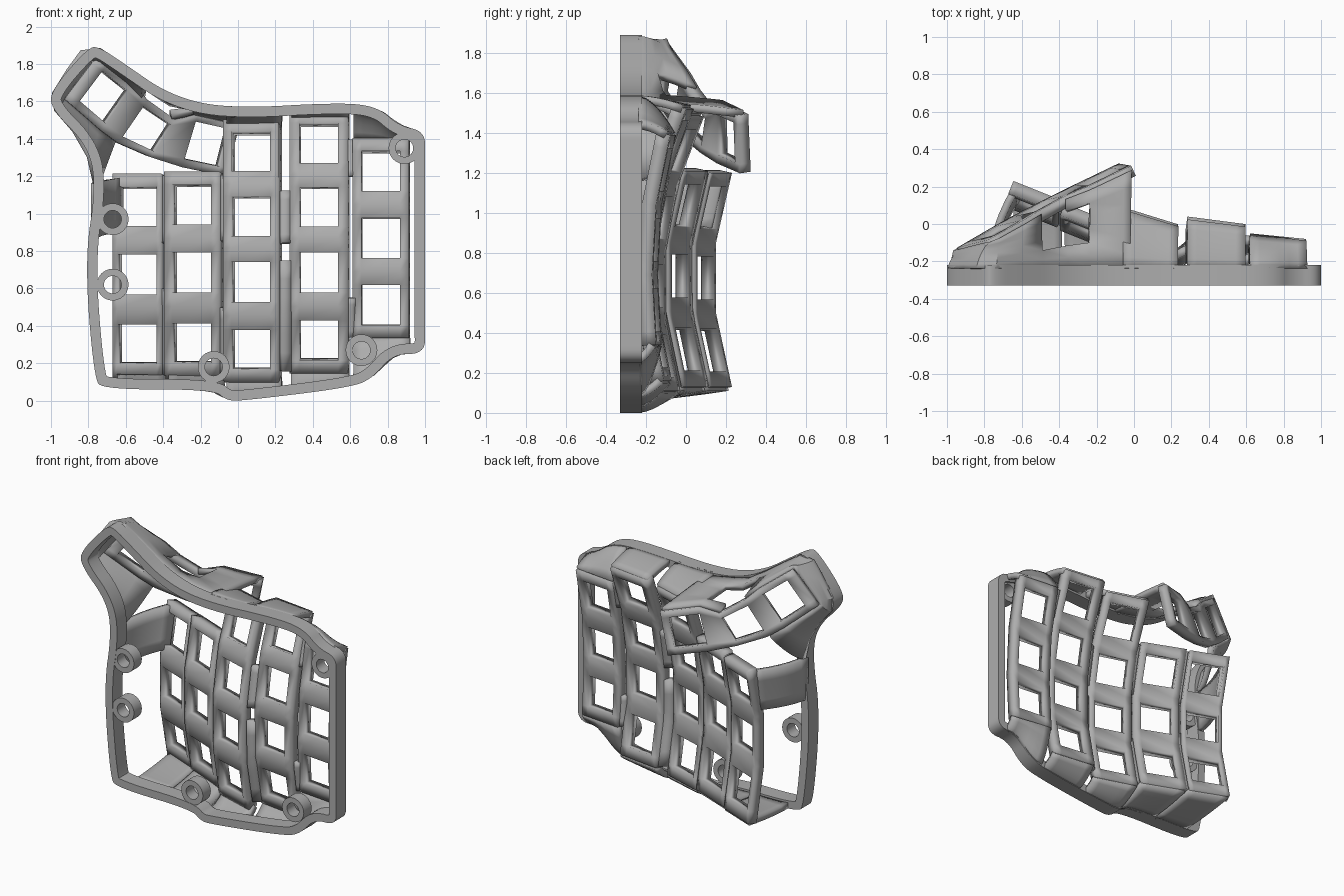
import bpy, bmesh, math
from mathutils import Vector

cube = bpy.data.objects.get("Cube")
if cube:
    bpy.data.objects.remove(cube, do_unlink=True)

grey = bpy.data.materials.new("mid grey plastic")
grey.use_nodes = True
colour = (0.42, 0.42, 0.42, 1)
grey.diffuse_color = colour
grey.node_tree.nodes["Principled BSDF"].inputs["Base Color"].default_value = colour


def finish(name, bm, thick=0, offset=-1):
    me = bpy.data.meshes.new(name)
    bm.to_mesh(me)
    bm.free()
    me.materials.append(grey)
    ob = bpy.data.objects.new(name, me)
    bpy.context.collection.objects.link(ob)
    if thick:
        mod = ob.modifiers.new("thickness", 'SOLIDIFY')
        mod.thickness, mod.offset = thick, offset
        mod.use_even_offset = True
    bpy.ops.object.select_all(action='DESELECT')
    ob.select_set(True)
    bpy.context.view_layer.objects.active = ob
    bpy.ops.object.shade_smooth_by_angle(angle=math.radians(28))
    return ob


def sheet(name, rows, thick, offset=-1, hole=lambda i, j: False):
    """Grid of points, rows[i][j], with cells left open by a rule."""
    bm = bmesh.new()
    vs = [[bm.verts.new(p) for p in row] for row in rows]
    for i in range(len(rows) - 1):
        for j in range(len(rows[0]) - 1):
            if not hole(i, j):
                bm.faces.new((vs[i][j], vs[i + 1][j], vs[i + 1][j + 1], vs[i][j + 1]))
    return finish(name, bm, thick, offset)


def lerp(a, b, t):
    return a + (b - a) * t


# Rim outline (x, z), rounded by corner cutting
outline = [(-.8, 1.89), (-.74, 1.89), (-.62, 1.81), (-.36, 1.63), (-.05, 1.56),
           (.55, 1.595), (.75, 1.57), (.86, 1.47), (1, 1.44), (1, 1.3), (1, .4),
           (1, .25), (.83, .25), (.72, .12), (.6, .07), (.03, 0), (-.06, 0),
           (-.13, .06), (-.72, .06), (-.77, .12), (-.82, .75), (-.76, 1.14),
           (-.8, 1.36), (-1, 1.56), (-1, 1.66)]
outline = [Vector(p) for p in outline]
for _ in range(3):
    outline = [lerp(a, b, t) for a, b in zip(outline, outline[1:] + outline[:1])
               for t in (.25, .75)]


def rim_z(x, top):
    hits = [lerp(a.y, b.y, (x - a.x) / (b.x - a.x))
            for a, b in zip(outline, outline[1:] + outline[:1])
            if min(a.x, b.x) <= x <= max(a.x, b.x) and a.x != b.x]
    return max(hits) - .02 if top else min(hits) + .02


# Rim: closed band with a flat front
bm = bmesh.new()
loops = []
n = len(outline)
for k, p in enumerate(outline):
    d = (outline[(k + 1) % n] - outline[k - 1]).normalized()
    q = p + Vector((d.y, -d.x)) * .055
    loops.append([bm.verts.new((c.x, y, c.y))
                  for c, y in ((p, -.33), (p, -.22), (q, -.22), (q, -.33))])
for a, b in zip(loops, loops[1:] + loops[:1]):
    for m in range(4):
        bm.faces.new((a[m], a[(m + 1) % 4], b[(m + 1) % 4], b[m]))
bmesh.ops.recalc_face_normals(bm, faces=bm.faces)
finish("rim", bm)

# Screw bosses: short tubes on the rim
for k, (x, z) in enumerate([(-.67, .97), (-.67, .62), (-.13, .18), (.66, .27), (.89, 1.35)]):
    bm = bmesh.new()
    ring = []
    for s in range(24):
        a = s * math.tau / 24
        ring.append([bm.verts.new((x + r * math.cos(a), y, z + r * math.sin(a)))
                     for r, y in ((.085, -.328), (.085, -.24), (.047, -.24), (.047, -.328))])
    for a, b in zip(ring, ring[1:] + ring[:1]):
        for m in range(4):
            bm.faces.new((a[m], a[(m + 1) % 4], b[(m + 1) % 4], b[m]))
    bmesh.ops.recalc_face_normals(bm, faces=bm.faces)
    finish(f"screw_boss_{k + 1}", bm)


# Key columns: bent plates with square openings
class Column:
    def __init__(self, name, x0, x1, slope, zs, ys):
        self.name, self.x0, self.x1, self.slope = name, x0, x1, slope
        self.zs, self.ys = zs, ys

    def point(self, x, z, dy=0):
        k = 0
        while k < len(self.zs) - 2 and z > self.zs[k + 1]:
            k += 1
        t = (z - self.zs[k]) / (self.zs[k + 1] - self.zs[k])
        y = lerp(self.ys[k], self.ys[k + 1], t) - self.slope * (x - self.x0)
        return Vector((x, y + dy, z))

    def build(self):
        w = self.x1 - self.x0
        xs = [self.x0, self.x0 + w / 2 - .104, self.x0 + w / 2 + .104, self.x1]
        zs = [self.zs[0]]
        for a, b in zip(self.zs, self.zs[1:]):
            mid = (a + b) / 2
            zs += [mid - .107, mid + .107, b]
        rows = [[self.point(x, z) for x in xs] for z in zs]
        sheet(self.name, rows, .07, -1, lambda i, j: j == 1 and i % 3 == 1)

    def wall(self, top):
        # Skirt from the end of the column to the rim
        end = self.zs[-1] if top else self.zs[0]
        rows = []
        for s in range(6):
            t = s / 5
            row = []
            for m in range(7):
                x = lerp(self.x0, self.x1, m / 6)
                e = self.point(x, end, -.02)
                row.append((x, lerp(-.24, e.y, t), lerp(rim_z(x, top), e.z, t ** 1.7)))
            rows.append(row)
        sheet(self.name + ("_top_wall" if top else "_bottom_wall"), rows, .04, 0)


columns = [
    Column("inner_column", -.645, -.385, .4, [.13, .5, .85, 1.2], [.23, .15, .15, .23]),
    Column("index_column", -.37, -.075, .4, [.13, .51, .86, 1.21], [.11, .03, .03, .11]),
    Column("middle_column", -.06, .235, .31, [.11, .46, .81, 1.14, 1.48],
           [-.03, -.1, -.1, -.04, .09]),
    Column("ring_column", .285, .595, .13, [.16, .51, .86, 1.19, 1.52],
           [-.07, -.14, -.14, -.08, .04]),
    Column("outer_column", .62, .92, .1, [.34, .69, 1.04, 1.39], [-.12, -.14, -.12, -.05]),
]
for k, col in enumerate(columns):
    col.build()
    col.wall(False)
    if k > 1:
        col.wall(True)

# Webs that join neighbouring columns
spans = [[(.13, .6), (.84, 1.2)], [(.13, .5), (.85, 1.2)],
         [(.16, .75), (.84, 1.12)], [(.34, .55), (1.2, 1.39)]]
for a, b, ranges in zip(columns, columns[1:], spans):
    for lo, hi in ranges:
        rows = []
        for s in range(7):
            z = lerp(lo, hi, s / 6)
            rows.append([a.point(a.x1 - .01, z, -.035), b.point(b.x0 + .01, z, -.035)])
        sheet(f"web_{a.name}", rows, .045, 0)

# Thumb cluster: three openings along a bent plate
low = [(-.87, 1.61), (-.73, 1.49), (-.64, 1.42), (-.47, 1.34), (-.31, 1.3), (-.12, 1.26)]
high = [(-.75, 1.77), (-.61, 1.66), (-.53, 1.58), (-.38, 1.48), (-.25, 1.5), (-.07, 1.46)]


def extend(line):
    pts = [Vector(p) for p in line]
    first = pts[0] + (pts[0] - pts[1]) * .35
    last = pts[-1] + (pts[-1] - pts[-2]) * .25
    return [first] + pts + [last]


def thumb(p, dy=0):
    return Vector((p.x, .29 + .45 * (p.x + .1) - .15 * (p.y - 1.38) + dy, p.y))


low, high = extend(low), extend(high)
bottom = [a + (a - b) * .22 for a, b in zip(low, high)]
top = [b + (b - a) * .22 for a, b in zip(low, high)]
sheet("thumb_plate", [[thumb(p) for p in line] for line in (bottom, low, high, top)],
      .06, -1, lambda i, j: i == 1 and j % 2 == 1)

# Thumb skirt: from the plate edge round to the rim, open behind the middle key
edge = top[::-1] + [high[0], low[0]] + bottom[:4]
foot = [(-.02, 1.54), (-.06, 1.54), (-.24, 1.575), (-.36, 1.61), (-.5, 1.7), (-.62, 1.785),
        (-.74, 1.865), (-.83, 1.855), (-.9, 1.76), (-.975, 1.64), (-.965, 1.56),
        (-.87, 1.45), (-.79, 1.31), (-.755, 1.16)]
rows = []
for s in range(7):
    t = s / 6
    row = []
    for e, f in zip(edge, foot):
        e = thumb(e, -.025)
        row.append((lerp(f[0], e.x, t ** 1.6), lerp(-.24, e.y, t), lerp(f[1], e.z, t ** 1.6)))
    rows.append(row)
sheet("thumb_skirt", rows, .04, 0, lambda i, j: j == 3 and i > 1 or j == 2 and 1 < i < 5)

# Inner side tower: rounded wall from the inner column to the rim
inner = columns[0]
rows = []
for s in range(7):
    t = s / 6
    row = []
    for m in range(5):
        z = lerp(.9, 1.19, m / 4)
        e = inner.point(inner.x0 + .015, z, -.03)
        row.append((lerp(-.765, e.x, t ** 2), lerp(-.25, e.y, t), lerp(z - .03, z, t)))
    rows.append(row)
sheet("inner_side_wall", rows, .04, 0)
